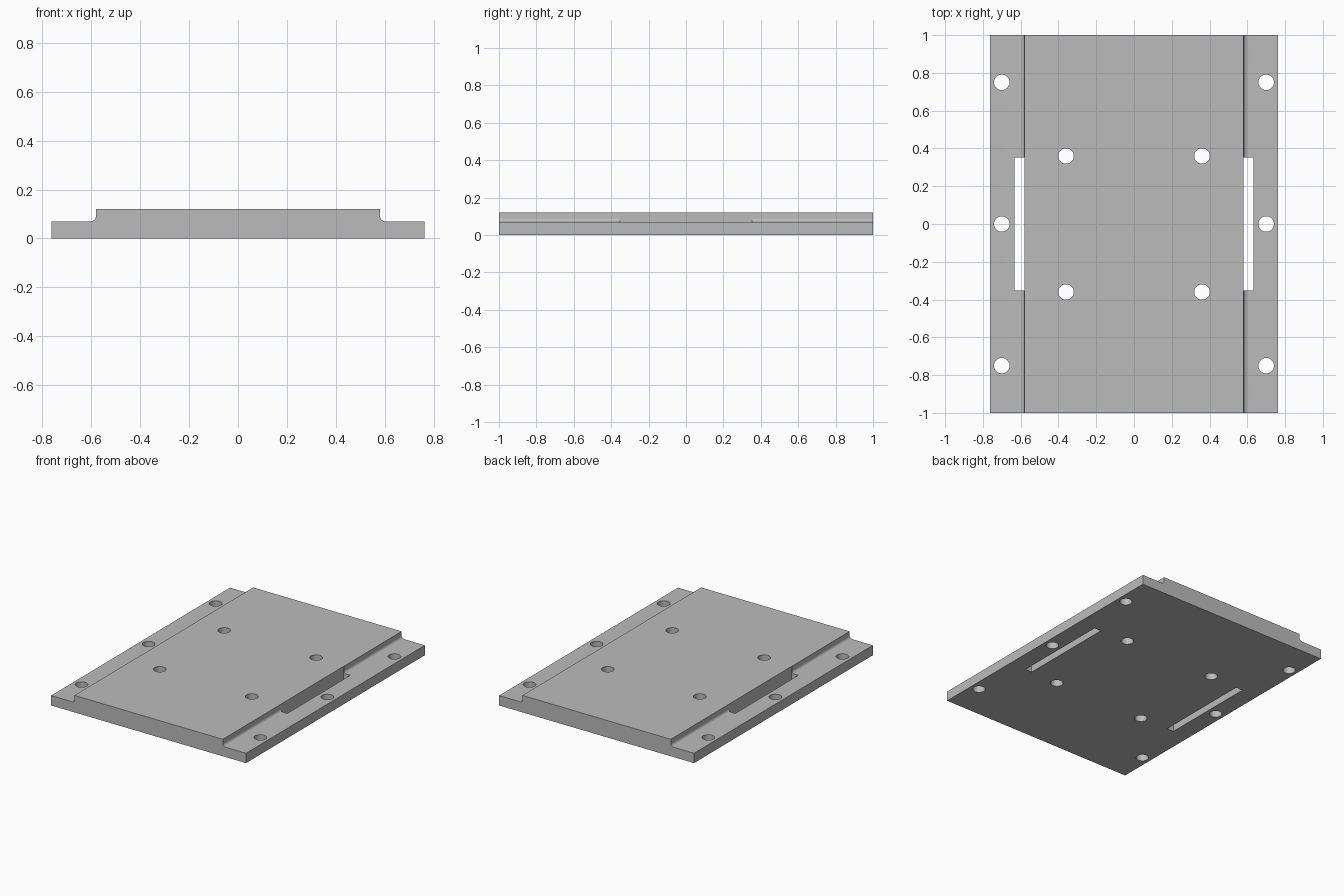
import bpy, bmesh, math

default_cube = bpy.data.objects.get("Cube")
if default_cube:
    bpy.data.objects.remove(default_cube, do_unlink=True)

HALF_W, HALF_L = 0.763, 1.0
WALL_X, FLANGE_Z, TOP_Z = 0.581, 0.07, 0.12
FILLET = 0.02
SLOT_X, SLOT_Y = 0.633, 0.353
HOLE_R = 0.041

metal = bpy.data.materials.new("plain_grey")
metal.use_nodes = True
grey = (0.5, 0.5, 0.5, 1)
metal.diffuse_color = grey
metal.node_tree.nodes["Principled BSDF"].inputs["Base Color"].default_value = grey


def make_object(name, bm):
    bmesh.ops.recalc_face_normals(bm, faces=bm.faces)
    mesh = bpy.data.meshes.new(name)
    bm.to_mesh(mesh)
    bm.free()
    obj = bpy.data.objects.new(name, mesh)
    bpy.context.collection.objects.link(obj)
    return obj


# Stepped plate: half profile with a filleted inner corner, mirrored and extruded
half = [(HALF_W, 0), (HALF_W, FLANGE_Z)]
for i in range(9):
    a = -math.pi / 2 - i * math.pi / 16
    half.append((WALL_X + FILLET + FILLET * math.cos(a),
                 FLANGE_Z + FILLET + FILLET * math.sin(a)))
half.append((WALL_X, TOP_Z))
profile = half + [(-x, z) for x, z in reversed(half)]

bm = bmesh.new()
face = bm.faces.new([bm.verts.new((x, -HALF_L, z)) for x, z in profile])
ext = bmesh.ops.extrude_face_region(bm, geom=[face])
back = [v for v in ext["geom"] if isinstance(v, bmesh.types.BMVert)]
bmesh.ops.translate(bm, verts=back, vec=(0, 2 * HALF_L, 0))
plate = make_object("mounting_plate", bm)
plate.data.materials.append(metal)

# Cutter for the screw holes and the two side slots
bm = bmesh.new()
holes = [(s * 0.70, y) for s in (-1, 1) for y in (-0.75, 0, 0.75)]
holes += [(s * 0.36, t * 0.36) for s in (-1, 1) for t in (-1, 1)]
for x, y in holes:
    made = bmesh.ops.create_cone(bm, cap_ends=True, segments=40,
                                 radius1=HOLE_R, radius2=HOLE_R, depth=0.5)
    bmesh.ops.translate(bm, verts=made["verts"], vec=(x, y, 0))
inner = WALL_X - 0.0005
for side in (-1, 1):
    verts = bmesh.ops.create_cube(bm, size=1)["verts"]
    bmesh.ops.scale(bm, verts=verts, vec=(SLOT_X - inner, 2 * SLOT_Y, 0.5))
    bmesh.ops.translate(bm, verts=verts, vec=(side * (SLOT_X + inner) / 2, 0, 0))
cutter = make_object("hole_and_slot_cutter", bm)
cutter.data.materials.append(metal)

# Cut the openings and drop the cutter
cut = plate.modifiers.new("openings", "BOOLEAN")
cut.operation = "DIFFERENCE"
cut.solver = "EXACT"
cut.object = cutter
bpy.ops.object.select_all(action="DESELECT")
plate.select_set(True)
bpy.context.view_layer.objects.active = plate
bpy.ops.object.modifier_apply(modifier=cut.name)
bpy.data.objects.remove(cutter, do_unlink=True)

# Smooth hole walls and fillets, crisp plate edges
bpy.ops.object.shade_smooth_by_angle(angle=math.radians(30))
